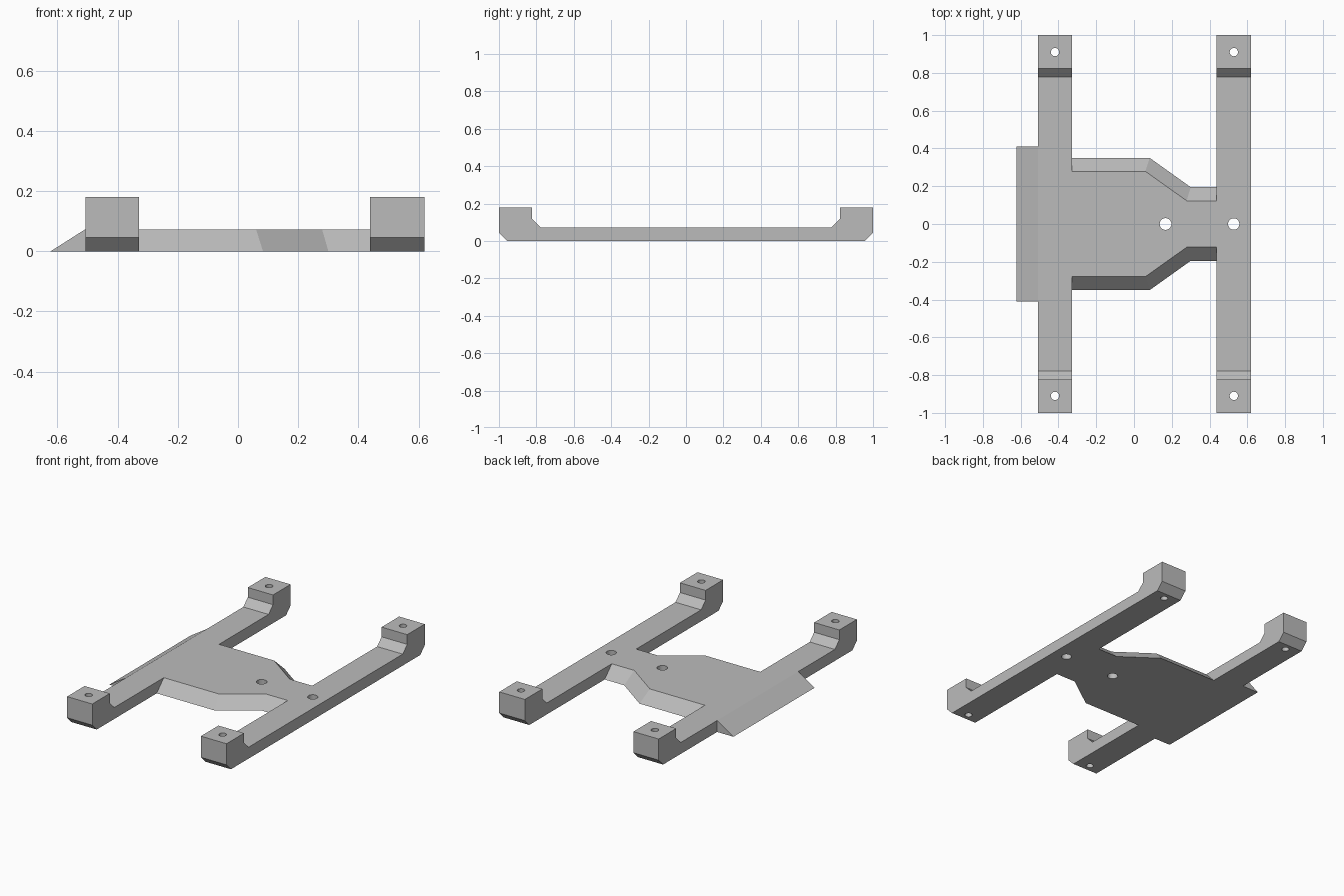
import bpy, bmesh
from mathutils import Vector

cube = bpy.data.objects.get("Cube")
if cube:
    bpy.data.objects.remove(cube, do_unlink=True)

THICK = 0.073
grey = bpy.data.materials.new("light grey")
grey.use_nodes = True
grey.diffuse_color = (0.5, 0.5, 0.5, 1)
grey.node_tree.nodes["Principled BSDF"].inputs["Base Color"].default_value = (0.5, 0.5, 0.5, 1)


def loft(name, loop_a, loop_b):
    """Solid between two matching outlines."""
    bm = bmesh.new()
    a = [bm.verts.new(p) for p in loop_a]
    b = [bm.verts.new(p) for p in loop_b]
    bm.faces.new(a)
    bm.faces.new(b)
    for i in range(len(a)):
        j = (i + 1) % len(a)
        bm.faces.new((a[i], a[j], b[j], b[i]))
    bmesh.ops.recalc_face_normals(bm, faces=bm.faces)
    mesh = bpy.data.meshes.new(name)
    bm.to_mesh(mesh)
    bm.free()
    mesh.materials.append(grey)
    obj = bpy.data.objects.new(name, mesh)
    bpy.context.collection.objects.link(obj)
    return obj


def drill(obj, holes):
    """Cut vertical through holes given as (x, y, radius)."""
    bm = bmesh.new()
    for x, y, r in holes:
        made = bmesh.ops.create_cone(bm, cap_ends=True, segments=32, radius1=r, radius2=r, depth=1)
        bmesh.ops.translate(bm, verts=made["verts"], vec=Vector((x, y, 0)))
    mesh = bpy.data.meshes.new(obj.name + "_drill")
    bm.to_mesh(mesh)
    bm.free()
    mesh.materials.append(grey)
    cutter = bpy.data.objects.new(mesh.name, mesh)
    bpy.context.collection.objects.link(cutter)
    cutter.hide_render = True
    cutter.hide_viewport = True
    mod = obj.modifiers.new("holes", "BOOLEAN")
    mod.operation = "DIFFERENCE"
    mod.solver = "EXACT"
    mod.object = cutter


# Cross bars with raised, chamfered feet at both ends
half = [(0.955, 0), (1, 0.045), (1, 0.18), (0.823, 0.18), (0.823, 0.118), (0.778, THICK)]
profile = half + [(-y, z) for y, z in reversed(half)]
for name, x0, x1, centre in (("right_bar", -0.507, -0.329, []),
                             ("left_bar", 0.438, 0.619, [(0.528, 0, 0.03)])):
    bar = loft(name, [(x0, y, z) for y, z in profile], [(x1, y, z) for y, z in profile])
    mid = (x0 + x1) / 2
    drill(bar, [(mid, s * 0.91, 0.022) for s in (-1, 1)] + centre)


# Tapered centre plate with sloping sides
def outline(edge, z):
    return [(x, y, z) for x, y in edge] + [(x, -y, z) for x, y in reversed(edge)]


base = [(-0.329, 0.35), (0.083, 0.35), (0.3, 0.195), (0.438, 0.195)]
top = [(-0.329, 0.279), (0.06, 0.279), (0.279, 0.123), (0.438, 0.123)]
plate = loft("centre_plate", outline(base, 0), outline(top, THICK))
drill(plate, [(0.167, 0, 0.031)])

# Ramp along the outer side of the right bar
ramp = [(-0.622, 0), (-0.507, 0), (-0.507, THICK)]
loft("side_ramp", [(x, -0.41, z) for x, z in ramp], [(x, 0.41, z) for x, z in ramp])
